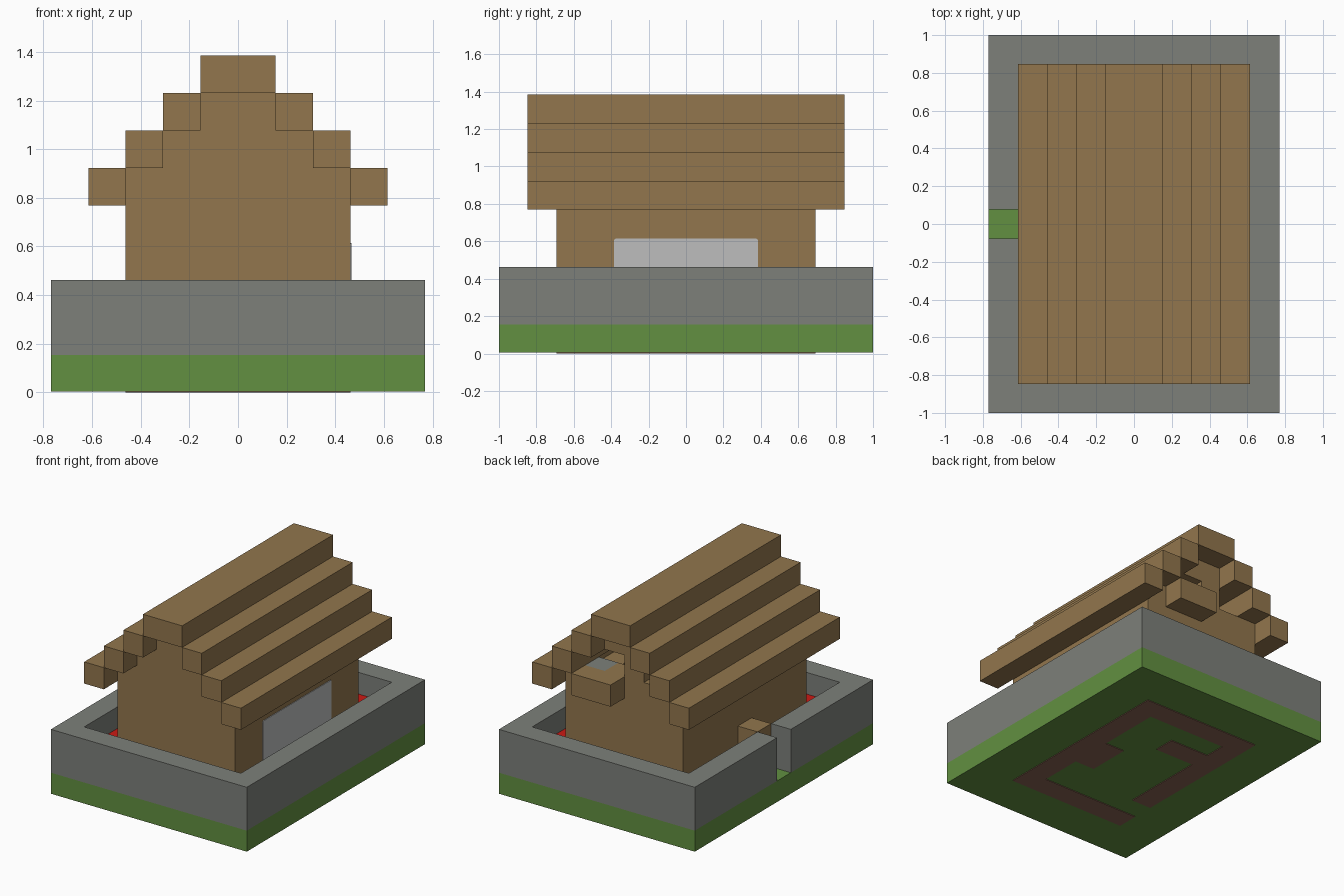
import bpy
import bmesh

cube = bpy.data.objects.get("Cube")
if cube:
    bpy.data.objects.remove(cube, do_unlink=True)

U = 2 / 13  # one block


def material(name, rgb):
    lin = [((c / 255 + 0.055) / 1.055) ** 2.4 for c in rgb]
    m = bpy.data.materials.new(name)
    m.use_nodes = True
    m.diffuse_color = (*lin, 1)
    m.node_tree.nodes["Principled BSDF"].inputs["Base Color"].default_value = (*lin, 1)
    return m


wood = material("wood", (146, 118, 77))
stone = material("stone", (125, 128, 122))
grass = material("grass", (98, 144, 65))
red = material("red liquid", (205, 25, 20))
glass = material("pale glass", (189, 190, 190))
footing = material("reddish brown", (136, 98, 82))


def build(name, mat, boxes, round_corners=0):
    """Join boxes, given as (x0, x1, y0, y1, z0, z1) in blocks, into one part."""
    bm = bmesh.new()
    for x0, x1, y0, y1, z0, z1 in boxes:
        verts = bmesh.ops.create_cube(bm, size=1)["verts"]
        for v in verts:
            v.co.x = (x1 if v.co.x > 0 else x0) * U
            v.co.y = (y1 if v.co.y > 0 else y0) * U
            v.co.z = (z1 if v.co.z > 0 else z0) * U
    if round_corners:
        edges = [e for e in bm.edges
                 if abs(e.verts[0].co.x - e.verts[1].co.x) > 1e-4]
        bmesh.ops.bevel(bm, geom=edges, offset=round_corners, segments=2,
                        affect='EDGES', profile=0.5)
    mesh = bpy.data.meshes.new(name)
    bm.to_mesh(mesh)
    bm.free()
    mesh.materials.append(mat)
    obj = bpy.data.objects.new(name, mesh)
    bpy.context.scene.collection.objects.link(obj)
    return obj


def ring(x, y, z0, z1, gap=0):
    """Four walls one block thick, optionally with a gap in the right side."""
    right = [(-x, 1 - x, 1 - y, y - 1)]
    if gap:
        right = [(-x, 1 - x, 1 - y, -gap), (-x, 1 - x, gap, y - 1)]
    sides = [(-x, x, -y, 1 - y), (-x, x, y - 1, y), (x - 1, x, 1 - y, y - 1)]
    return [(*s, z0, z1) for s in sides + right]


# Ground slab and stone enclosure with the gate gap
build("ground", grass, [(-5, 5, -6.5, 6.5, 0.03, 1)])
build("enclosure_wall", stone, ring(5, 6.5, 1, 3, gap=0.5))
build("moat", red, ring(4, 5.5, 1, 2, gap=0.5))

# Footings showing under the ground
build("footings", footing, [(x0, x1, y0, y1, 0, 0.05) for x0, x1, y0, y1 in [
    (-3, 3, -4.5, -3.5), (-3, 3, 3.5, 4.5), (2, 3, -3.5, 3.5),
    (-3, -2, -2.5, 3.5), (1, 2, -1.5, 0.5), (-2, 0, 1.5, 2.5)]])

# House walls, doorstep block and side window
build("house_walls", wood, ring(3, 4.5, 1, 5))
build("doorstep", wood, [(-4, -3, -0.5, 0.5, 1, 3)])
build("side_window", glass, [(2.98, 3.03, -2.5, 2.5, 2, 4)], round_corners=0.012)

# Stepped gables, the back one with openings
build("front_gable", wood, [(-w, w, -4.5, -3.5, 8 - w, 9 - w) for w in (3, 2, 1)])
build("back_gable", wood, [
    (-3, 1, 3.5, 4.5, 5, 6), (2, 3, 3.5, 4.5, 5, 6),
    (-1, 0, 3.5, 4.5, 6, 7), (-1, 1, 3.5, 4.5, 7, 8)])
build("back_sill", stone, [(1, 2, 3.5, 4.5, 5, 6)])
build("balcony", wood, [(0, 2, 4.5, 5.5, 5, 6)])

# Stepped roof: mirrored beams and a wide ridge
for side, label in ((1, "left"), (-1, "right")):
    for w in (1, 2, 3):
        x0, x1 = sorted((side * w, side * (w + 1)))
        build(f"{label}_roof_beam_{w}", wood, [(x0, x1, -5.5, 5.5, 8 - w, 9 - w)])
build("roof_ridge", wood, [(-1, 1, -5.5, 5.5, 8, 9)])
